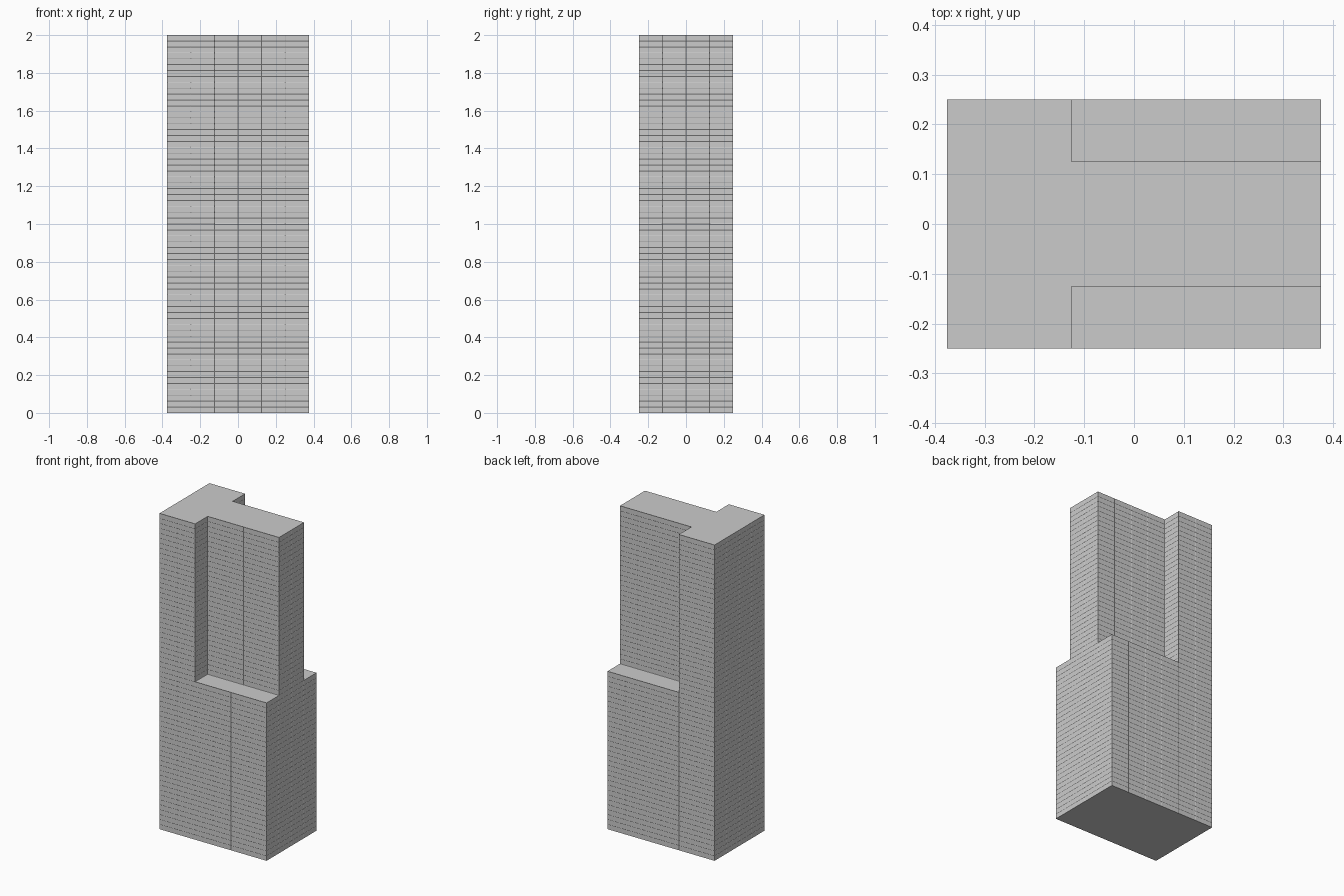
import bpy, bmesh
from mathutils import Vector

if "Cube" in bpy.data.objects:
    bpy.data.objects.remove(bpy.data.objects["Cube"])

BAY = 0.125        # width of one facade bay
FLOOR = 1 / 32     # storey height
FRAME = 0.003      # half width of the frame round each window
RECESS = 0.001     # window depth

bm = bmesh.new()


def face(points):
    return bm.faces.new([bm.verts.new(p) for p in points])


def facade(outline, z0, z1):
    """Window grid around a counter-clockwise footprint."""
    quads = []
    floors = round((z1 - z0) / FLOOR)
    for a, b in zip(outline, outline[1:] + outline[:1]):
        a, b = Vector(a), Vector(b)
        bays = round((b - a).length / BAY)
        for i in range(bays):
            p, q = a.lerp(b, i / bays), a.lerp(b, (i + 1) / bays)
            for k in range(floors):
                lo, hi = z0 + k * FLOOR, z0 + (k + 1) * FLOOR
                quads.append(face([(*p, lo), (*q, lo), (*q, hi), (*p, hi)]))
    return quads


def cap(outline, z, down=False):
    pts = [(x, y, z) for x, y in outline]
    face(pts[::-1] if down else pts)


# Footprints: full rectangle below, T shape above
X, Y, S = 0.375, 0.25, 0.125
rect = [(-X, -Y), (X, -Y), (X, Y), (-X, Y)]
tee = [(-X, -Y), (-S, -Y), (-S, -S), (X, -S), (X, S), (-S, S), (-S, Y), (-X, Y)]

# Walls of the lower block and upper tower, with slightly recessed windows
windows = facade(rect, 0, 1) + facade(tee, 1, 2)
bm.normal_update()
bmesh.ops.inset_individual(bm, faces=windows, thickness=FRAME, depth=-RECESS)

# Base, roof and the two setback terraces
cap(rect, 0, down=True)
cap(tee, 2)
for y0, y1 in ((-Y, -S), (S, Y)):
    cap([(-S, y0), (X, y0), (X, y1), (-S, y1)], 1)

bmesh.ops.remove_doubles(bm, verts=bm.verts[:], dist=1e-5)
mesh = bpy.data.meshes.new("tower_block")
bm.to_mesh(mesh)
bm.free()
bpy.context.collection.objects.link(bpy.data.objects.new("tower_block", mesh))
